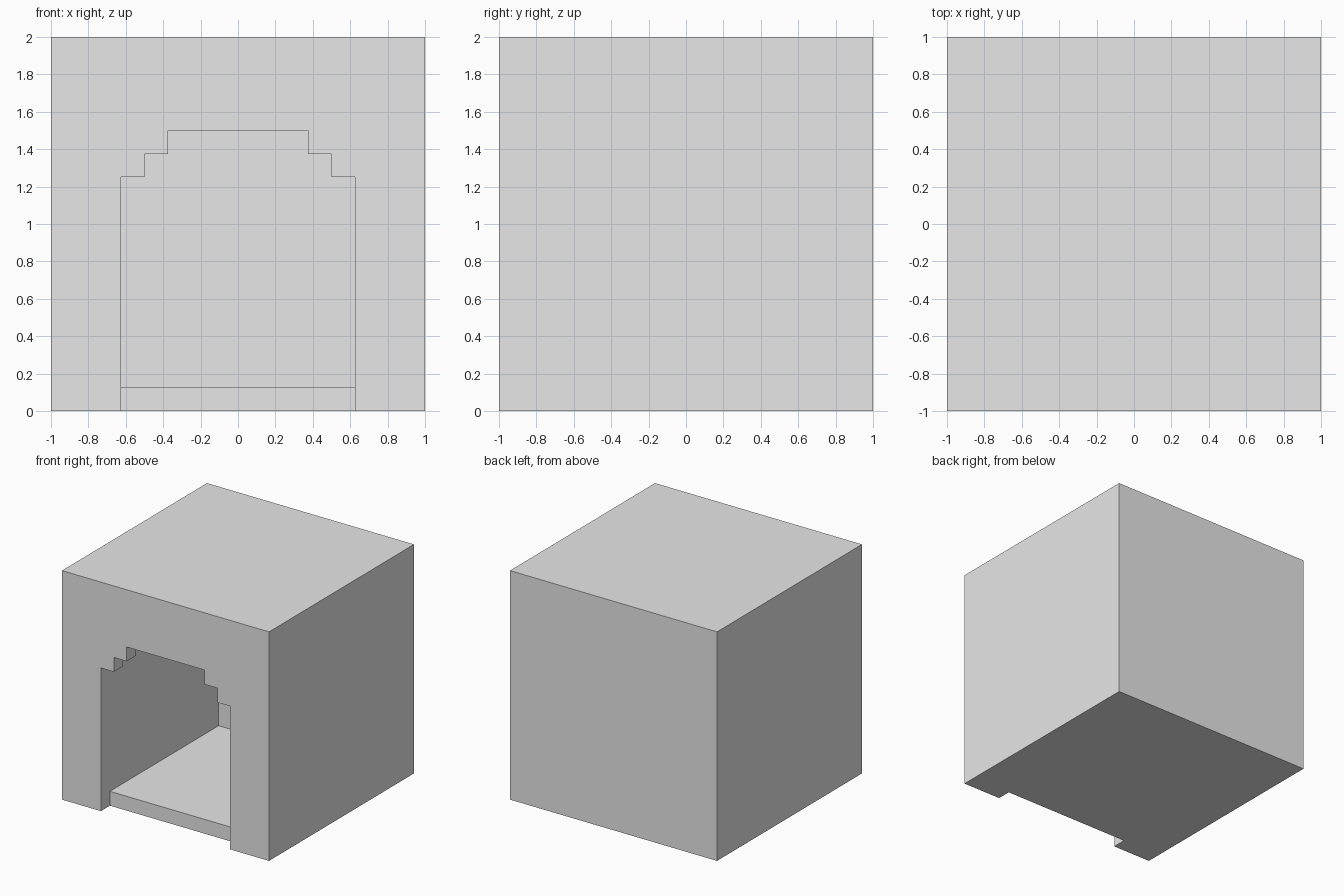
import bpy
import bmesh

cube = bpy.data.objects.get("Cube")
if cube:
    bpy.data.objects.remove(cube, do_unlink=True)

U = 0.125                      # one grid step of the blocky design
HALF, TOP = 8 * U, 16 * U      # outer block
FRONT, LIP, BACK = -8 * U, -7 * U, 5 * U
ROOM, SILL, CEIL = 5 * U, U, 12 * U

# Right half of the stepped arch, bottom to top, then mirrored
half = [(ROOM, 0), (ROOM, SILL), (ROOM, CEIL - 2 * U), (ROOM - U, CEIL - 2 * U),
        (ROOM - U, CEIL - U), (ROOM - 2 * U, CEIL - U), (ROOM - 2 * U, CEIL)]
arch = half + [(-x, z) for x, z in reversed(half)]

bm = bmesh.new()


def face(points):
    bm.faces.new([bm.verts.new(p) for p in points])


def at_y(y, profile):
    face([(x, y, z) for x, z in profile])


def at_z(z, outline):
    face([(x, y, z) for x, y in outline])


# Outer block: front with doorway, back, top, notched underside
at_y(FRONT, arch + [(-HALF, 0), (-HALF, TOP), (HALF, TOP), (HALF, 0)])
at_y(HALF, [(-HALF, 0), (HALF, 0), (HALF, TOP), (-HALF, TOP)])
at_z(TOP, [(-HALF, FRONT), (HALF, FRONT), (HALF, HALF), (-HALF, HALF)])
at_z(0, [(-HALF, FRONT), (-ROOM, FRONT), (-ROOM, LIP), (ROOM, LIP),
         (ROOM, FRONT), (HALF, FRONT), (HALF, HALF), (-HALF, HALF)])

# Doorway reveal and raised sill
for (xa, za), (xb, zb) in zip(arch, arch[1:]):
    face([(xa, FRONT, za), (xb, FRONT, zb), (xb, LIP, zb), (xa, LIP, za)])
at_y(LIP, [(-ROOM, 0), (ROOM, 0), (ROOM, SILL), (-ROOM, SILL)])

# Room: floor, ceiling and back wall
at_z(SILL, [(-ROOM, LIP), (ROOM, LIP), (ROOM, BACK), (-ROOM, BACK)])
at_z(CEIL, [(-ROOM, LIP), (-ROOM + 2 * U, LIP), (ROOM - 2 * U, LIP), (ROOM, LIP),
            (ROOM, BACK), (-ROOM, BACK)])
at_y(BACK, [(-ROOM, SILL), (ROOM, SILL), (ROOM, CEIL), (-ROOM, CEIL)])

# Mirrored pairs: outer side, room side wall, back of the arch steps
for s in (-1, 1):
    face([(s * HALF, y, z) for y, z in
          ((FRONT, 0), (HALF, 0), (HALF, TOP), (FRONT, TOP))])
    face([(s * ROOM, y, z) for y, z in
          ((LIP, SILL), (BACK, SILL), (BACK, CEIL), (LIP, CEIL), (LIP, CEIL - 2 * U))])
    at_y(LIP, [(s * x, z) for x, z in half[2:] + [(ROOM, CEIL)]])

bmesh.ops.remove_doubles(bm, verts=bm.verts, dist=0.001)
bmesh.ops.recalc_face_normals(bm, faces=bm.faces)
mesh = bpy.data.meshes.new("block_shelter")
bm.to_mesh(mesh)
bm.free()

# Single plain grey
grey = bpy.data.materials.new("light_grey")
grey.use_nodes = True
color = (0.8, 0.8, 0.8, 1)
grey.diffuse_color = color
grey.node_tree.nodes["Principled BSDF"].inputs["Base Color"].default_value = color
mesh.materials.append(grey)

shelter = bpy.data.objects.new("block_shelter", mesh)
bpy.context.collection.objects.link(shelter)
